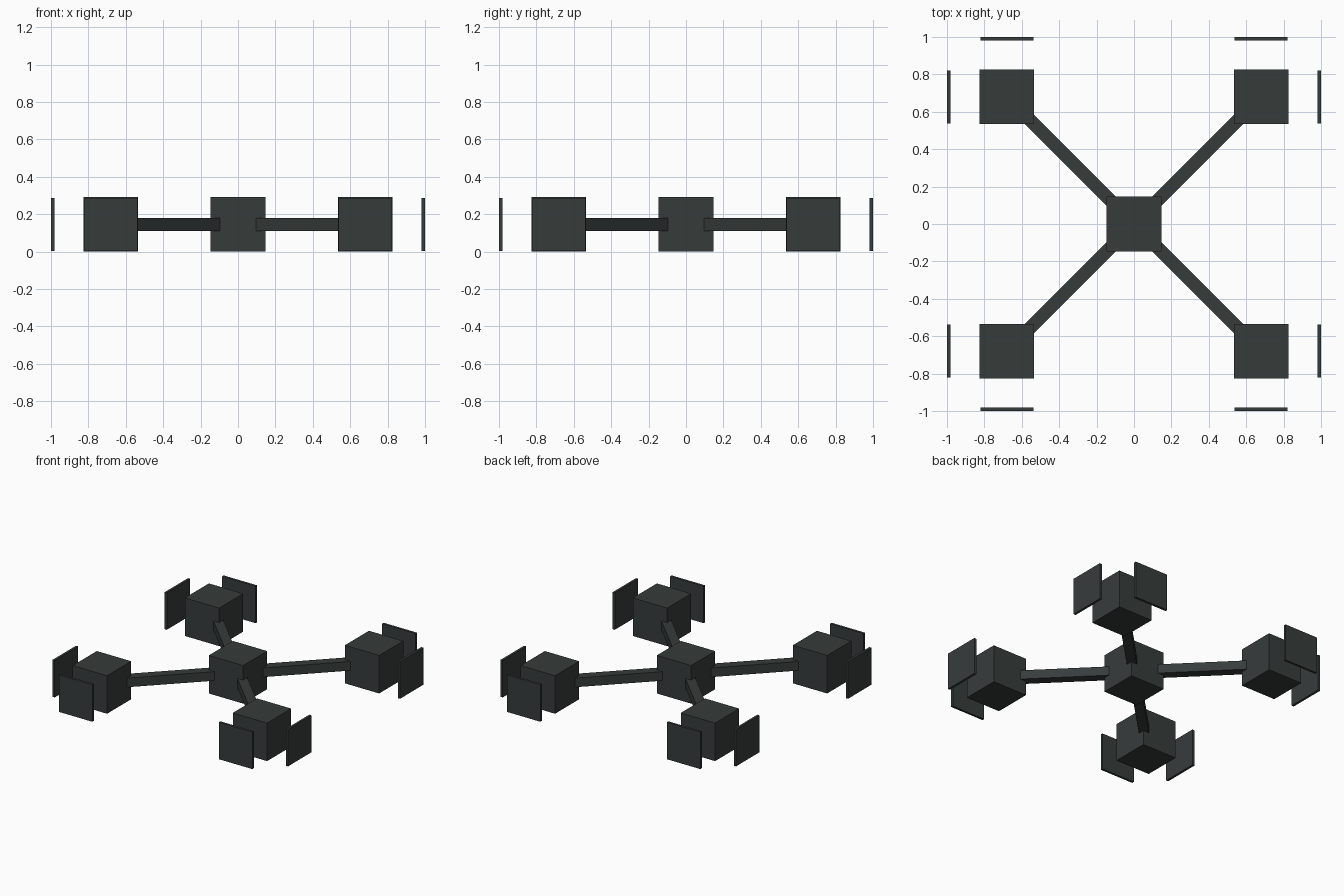
import bpy, math

if "Cube" in bpy.data.objects:
    bpy.data.objects.remove(bpy.data.objects["Cube"])

CUBE = 0.292     # hub and pod size
POD = 0.68       # pod centre distance on x and y
MID = CUBE / 2   # height of all centres
PLATE, THICK = 0.284, 0.018
ARM = 0.07

mat = bpy.data.materials.new("dark grey")
mat.diffuse_color = (0.037, 0.045, 0.044, 1)
mat.use_nodes = True
mat.node_tree.nodes["Principled BSDF"].inputs["Base Color"].default_value = mat.diffuse_color


def box(name, loc, size, turn=0):
    bpy.ops.mesh.primitive_cube_add(size=1, location=loc, rotation=(0, 0, turn))
    ob = bpy.context.object
    ob.name = name
    ob.scale = size
    bpy.ops.object.transform_apply(location=False, rotation=False, scale=True)
    ob.data.materials.append(mat)
    return ob


# Central hub
box("hub", (0, 0, MID), (CUBE,) * 3)

for sx in (-1, 1):
    for sy in (-1, 1):
        side = ("back" if sy > 0 else "front") + ("_right" if sx > 0 else "_left")
        # Corner pod
        box("pod_" + side, (sx * POD, sy * POD, MID), (CUBE,) * 3)
        # Diagonal arm from hub to pod
        c = 0.34
        box("arm_" + side, (sx * c, sy * c, MID), (0.76, ARM, ARM),
            math.atan2(sy, sx))
        # Two floating plates outside each pod
        out = 1 - THICK / 2
        box("side_plate_" + side, (sx * out, sy * POD, MID), (THICK, PLATE, PLATE))
        box("end_plate_" + side, (sx * POD, sy * out, MID), (PLATE, THICK, PLATE))
